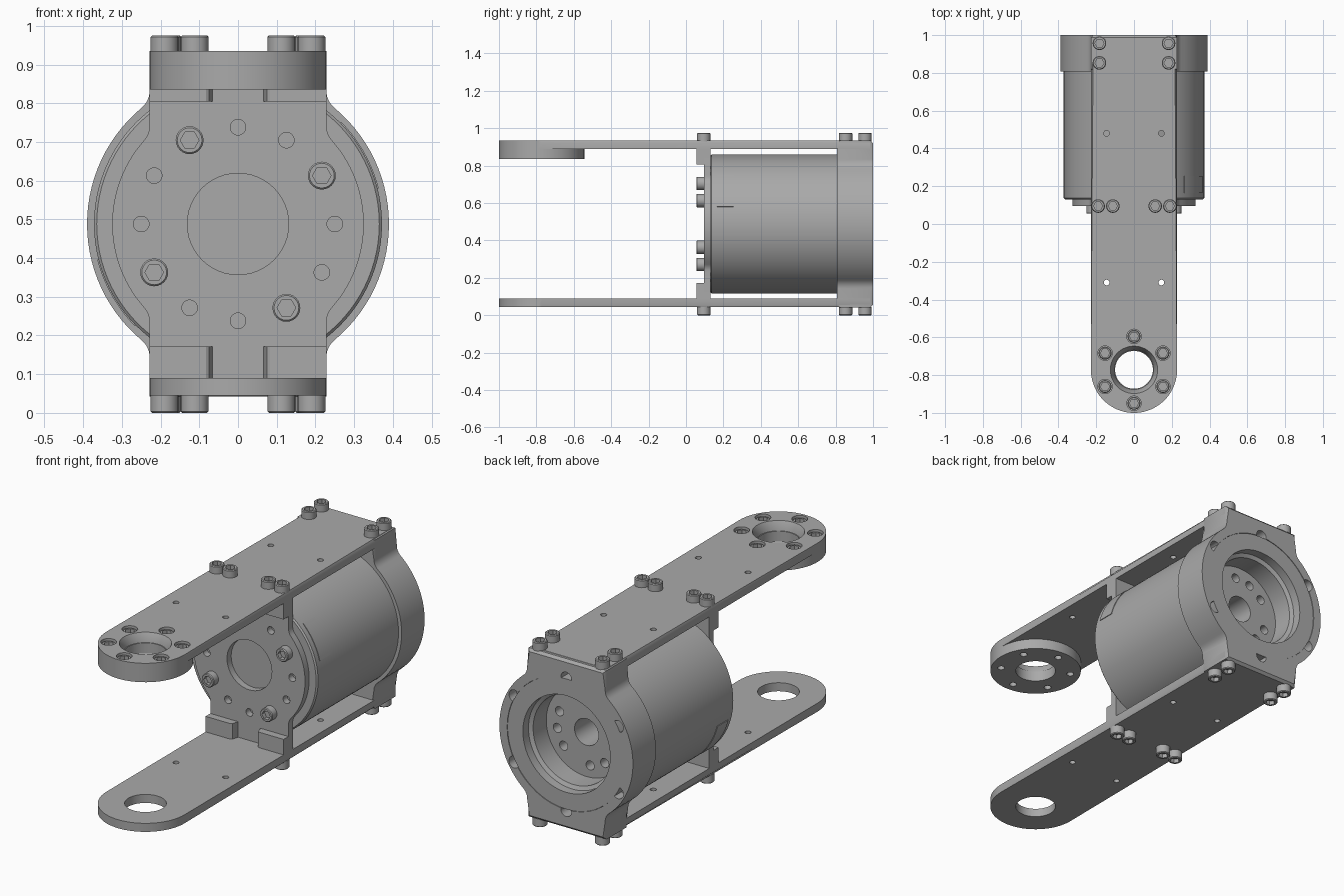
import bpy, bmesh
from math import sin, cos, pi, radians, sqrt, atan2
from mathutils import Matrix, Vector

if "Cube" in bpy.data.objects:
    bpy.data.objects.remove(bpy.data.objects["Cube"], do_unlink=True)

metal = bpy.data.materials.new("satin_grey")
metal.use_nodes = True
grey = (0.40, 0.40, 0.40, 1)
metal.diffuse_color = grey
metal.node_tree.nodes["Principled BSDF"].inputs["Base Color"].default_value = grey

AXIS_Z, W, TIP = 0.488, 0.228, -0.772      # motor axis, half width, pivot centre
UP = Matrix.Identity(4)
DOWN = Matrix.Diagonal((1, 1, -1, 1))
BACK = Matrix(((1, 0, 0, 0), (0, 0, 1, 0), (0, 1, 0, AXIS_Z), (0, 0, 0, 1)))
parts = []


def finish(bm, name, frame):
    bm.transform(frame)
    bmesh.ops.recalc_face_normals(bm, faces=bm.faces)
    mesh = bpy.data.meshes.new(name)
    bm.to_mesh(mesh)
    bm.free()
    mesh.materials.append(metal)
    ob = bpy.data.objects.new(name, mesh)
    bpy.context.collection.objects.link(ob)
    parts.append(ob)
    return ob


def add_turned(bm, centre, rings, n=32):
    """Stack of (radius, height[, hex]) rings, capped at both ends."""
    loops = []
    for r, h, *hexed in rings:
        loop = []
        for i in range(n):
            a = 2 * pi * i / n
            k = r * cos(pi / 6) / cos(a % (pi / 3) - pi / 6) if hexed else r
            loop.append(bm.verts.new((centre[0] + k * cos(a), centre[1] + k * sin(a), h)))
        loops.append(loop)
    for a, b in zip(loops, loops[1:]):
        for i in range(n):
            j = (i + 1) % n
            bm.faces.new((a[i], a[j], b[j], b[i]))
    bm.faces.new(loops[0])
    bm.faces.new(loops[-1])


def turned(name, frame, centres, rings, n=32):
    bm = bmesh.new()
    for c in centres:
        add_turned(bm, c, rings, n)
    return finish(bm, name, frame)


def prism(name, frame, outline, lo, hi, chamfer=0, ends=()):
    bm = bmesh.new()
    low = [bm.verts.new((u, v, lo)) for u, v in outline]
    high = [bm.verts.new((u, v, hi)) for u, v in outline]
    caps = [bm.faces.new(low), bm.faces.new(high)]
    for i in range(len(low)):
        j = (i + 1) % len(low)
        bm.faces.new((low[i], low[j], high[j], high[i]))
    edges = [e for k in ends for e in caps[k].edges]
    if edges:
        bmesh.ops.bevel(bm, geom=edges, offset=chamfer, segments=1, affect='EDGES')
    return finish(bm, name, frame, )


def cut(ob, frame, *holes):
    """Subtract groups of (centres, rings) from a part."""
    for centres, rings in holes:
        cutter = turned("cutter", frame, centres, rings, 48)
        cutter.hide_render = True
        mod = ob.modifiers.new("cut", 'BOOLEAN')
        mod.operation, mod.solver, mod.object = 'DIFFERENCE', 'EXACT', cutter
        dg = bpy.context.evaluated_depsgraph_get()
        mesh = bpy.data.meshes.new_from_object(ob.evaluated_get(dg))
        ob.modifiers.clear()
        ob.data = mesh
        parts.remove(cutter)
        bpy.data.objects.remove(cutter, do_unlink=True)


def arc(r, a0, a1, n, c=(0, 0)):
    return [(c[0] + r * cos(a0 + (a1 - a0) * i / n),
             c[1] + r * sin(a0 + (a1 - a0) * i / n)) for i in range(n + 1)]


def circle_of(r, degrees, c=(0, 0)):
    return [(c[0] + r * cos(radians(d)), c[1] + r * sin(radians(d))) for d in degrees]


def flange_outline(R, top, f=0.06):
    """Disc blended by fillets into upright rectangular ears."""
    cv = sqrt((R + f) ** 2 - (W + f) ** 2)
    t = atan2(cv, W + f)
    quad = [(W, top)] + arc(f, pi, pi + t, 6, (W + f, cv)) + arc(R, t, 0, 14)[1:]
    right = quad + [(u, -v) for u, v in quad[-2::-1]]
    return right + [(-u, v) for u, v in right[::-1]]


# Side plates, both with a rounded pivot end
plate = [(W, 0.985), (-W, 0.985)] + arc(W, pi, 2 * pi, 40, (0, TIP))
pivot = [(0, TIP)]
pins = [(s * 0.145, y) for s in (-1, 1) for y in (-0.31, 0.48)]
ring6 = circle_of(0.177, range(30, 390, 60), (0, TIP))
upper = prism("upper_plate", UP, plate, 0.89, 0.935, 0.012, (1,))
lower = prism("lower_plate", UP, plate, 0.045, 0.09, 0.012, (0,))
cut(lower, UP, (pivot, [(0.1, 0), (0.1, 0.2)]), (pins, [(0.015, 0), (0.015, 0.2)]))
cut(upper, UP, (pivot, [(0.104, 0.88), (0.104, 0.892), (0.127, 0.938)]),
    (pins, [(0.015, 0.8), (0.015, 1)]), (ring6, [(0.038, 0.88), (0.038, 1)]))

# Pivot boss under the upper plate
boss = turned("pivot_boss", UP, pivot, [(W, 0.835), (W, 0.89)], 80)
cut(boss, UP, (pivot, [(0.1, 0.8), (0.1, 0.9)]), (ring6, [(0.018, 0.8), (0.018, 0.9)]))

# Front flange with bolt circle and centre opening
front = prism("front_flange", BACK, flange_outline(0.325, 0.402), 0.095, 0.132)
free = [d for d in range(0, 360, 30) if d not in (30, 120, 210, 300)]
cut(front, BACK, ([(0, 0)], [(0.131, 0), (0.131, 0.2)]),
    (circle_of(0.25, free), [(0.02, 0), (0.02, 0.2)]))

# Mounting feet of the front flange
for side in (-1, 1):
    for name, lo, hi in (("lower_foot", 0.088, 0.172), ("upper_foot", 0.805, 0.892)):
        foot = [(0.065, 0.097), (0.075, 0.06), (0.083, 0.055), (W, 0.055), (W, 0.132), (0.065, 0.132)]
        prism(name, UP, [(side * u, v) for u, v in foot], lo, hi)

# Rear flange
rear = prism("rear_flange", BACK, flange_outline(0.39, 0.4455), 0.808, 1.0, 0.013, (0, 1))
cut(rear, BACK, ([(0, 0)], [(0.345, 0.7), (0.345, 1.1)]),
    (circle_of(0.35, range(30, 390, 60)), [(0.031, 0.94), (0.031, 1.1)]))

# Motor body with stepped rear bore
motor = turned("motor_body", BACK, [(0, 0)],
               [(0.365, 0.13), (0.372, 0.137), (0.372, 0.83), (0.344, 0.83), (0.344, 0.997),
                (0.255, 0.997), (0.255, 0.95), (0.235, 0.94), (0.235, 0.83), (0.07, 0.83),
                (0.07, 0.6)], 96)
groups = [d + k for d in (-8, 112, 232) for k in (-31, 0, 31)]
cut(motor, BACK, (circle_of(0.172, groups), [(0.024, 0.76), (0.024, 0.9)]))

# Thin curved badges on opposite sides of the motor
for turn in (0, pi):
    a0, a1 = radians(14.3) + turn, radians(44.7) + turn
    prism("side_badge", BACK, arc(0.375, a0, a1, 10) + arc(0.366, a1, a0, 10), 0.165, 0.255)


# Socket head bolts
def bolts(name, frame, centres, base, height=0.04, r=0.036):
    top = base + height
    turned(name, frame, centres,
           [(r, base - 0.005), (r, top - 0.004), (r - 0.004, top), (0.024, top, 1),
            (0.024, top - 0.022, 1)], 24)


clamp = [(s * x, y) for s in (-1, 1) for x, y in ((0.112, 0.095), (0.19, 0.095),
                                                  (0.183, 0.853), (0.183, 0.957))]
bolts("upper_bolts", UP, clamp, 0.935)
bolts("lower_bolts", DOWN, clamp, -0.04)
FRONT = BACK @ DOWN
bolts("front_bolts", FRONT, circle_of(0.25, (30, 120, 210, 300)), -0.095)
bolts("pivot_bolts", UP, ring6, 0.89, 0.036, 0.034)

# Smooth shading with sharp edges kept
bpy.ops.object.select_all(action='DESELECT')
for ob in parts:
    ob.select_set(True)
bpy.context.view_layer.objects.active = parts[0]
bpy.ops.object.shade_smooth_by_angle(angle=radians(30))
